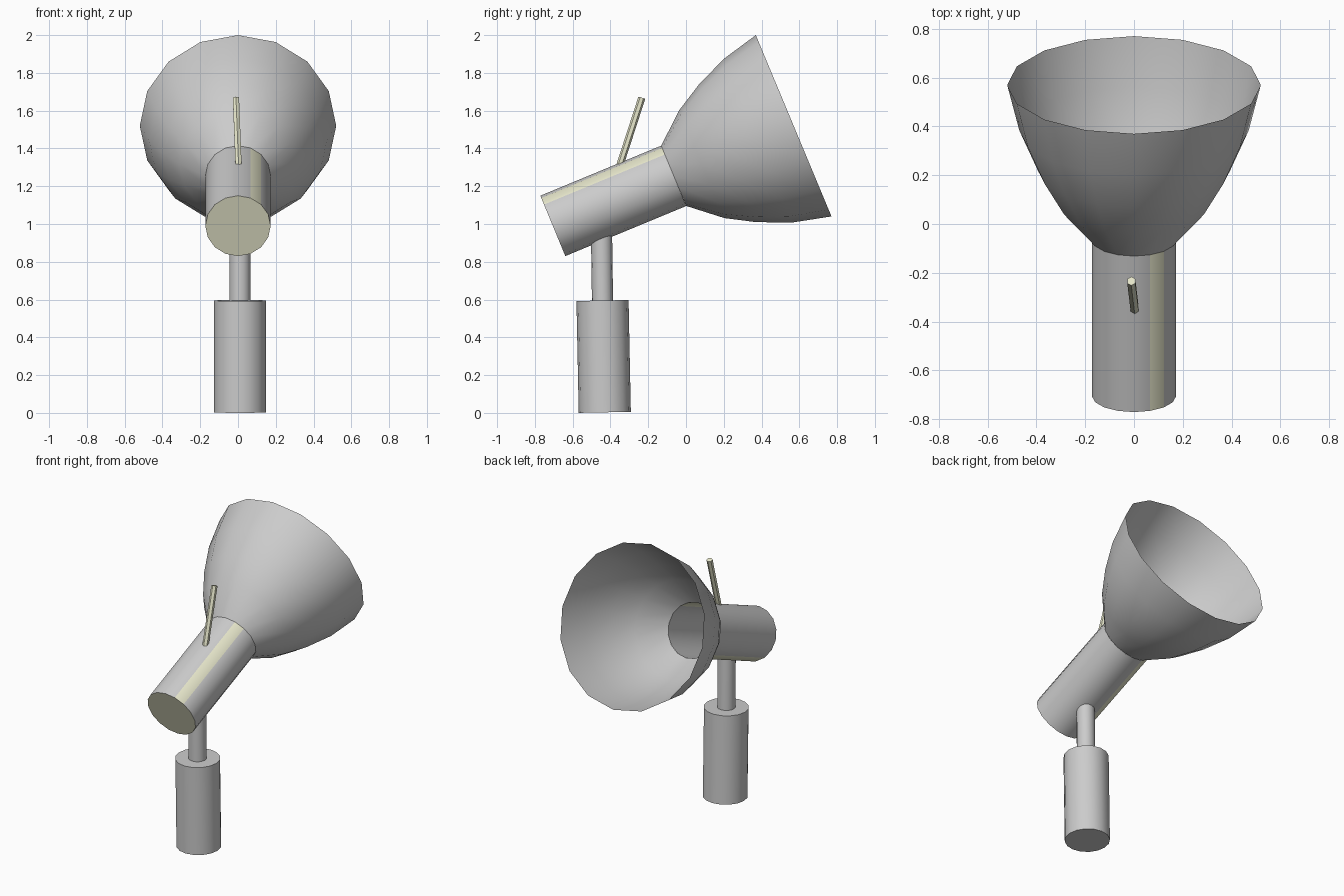
import bpy, math
from mathutils import Vector

if "Cube" in bpy.data.objects:
    bpy.data.objects.remove(bpy.data.objects["Cube"])

beige = bpy.data.materials.new("beige")
beige.diffuse_color = (0.8, 0.8, 0.6, 1)
beige.use_nodes = True
beige.node_tree.nodes["Principled BSDF"].inputs["Base Color"].default_value = beige.diffuse_color
grey = bpy.data.materials.new("grey")
grey.diffuse_color = (0.8, 0.8, 0.8, 1)
grey.use_nodes = True
grey.node_tree.nodes["Principled BSDF"].inputs["Base Color"].default_value = grey.diffuse_color


def lathe(name, start, end, profile, sides=16, cap_start=True, cap_end=True):
    """Rings of (fraction along axis, radius) swept from start to end."""
    a, b = Vector(start), Vector(end)
    d = (b - a).normalized()
    up = Vector((1, 0, 0)).cross(d).normalized()
    side = d.cross(up)
    verts, faces = [], []
    for t, r in profile:
        for i in range(sides):
            w = 2 * math.pi * i / sides
            verts.append(a.lerp(b, t) + r * (math.sin(w) * side + math.cos(w) * up))
    for k in range(len(profile) - 1):
        for i in range(sides):
            j = (i + 1) % sides
            p, q = k * sides, (k + 1) * sides
            faces.append((p + i, p + j, q + j, q + i))
    if cap_start:
        faces.append(tuple(reversed(range(sides))))
    if cap_end:
        n = len(verts)
        faces.append(tuple(range(n - sides, n)))
    mesh = bpy.data.meshes.new(name)
    mesh.from_pydata(verts, [], faces)
    mesh.update()
    obj = bpy.data.objects.new(name, mesh)
    bpy.context.collection.objects.link(obj)
    bpy.ops.object.select_all(action='DESELECT')
    obj.select_set(True)
    bpy.context.view_layer.objects.active = obj
    bpy.ops.object.shade_smooth_by_angle(angle=math.radians(30))
    return obj


back, neck, rim = (0, -0.705, 0.99), (0, -0.065, 1.255), (0, 0.57, 1.52)

# Open flared bowl
lathe("bowl", neck, rim,
      [(0, 0.173), (0.235, 0.31), (0.45, 0.395), (0.705, 0.47), (1, 0.52)],
      cap_start=False, cap_end=False)

# Hollow barrel with beige end cap and two beige strips
barrel = lathe("barrel", back, neck, [(0, 0.173), (1, 0.173)], cap_end=False)
barrel.data.materials.append(grey)
barrel.data.materials.append(beige)
for f in (1, 9, 16):
    barrel.data.polygons[f].material_index = 1

# Thin lever on top of the barrel
lever = lathe("lever", (0.003, -0.352, 1.305), (-0.011, -0.234, 1.668),
              [(0, 0.019), (1, 0.019)], sides=6)
lever.data.materials.append(beige)

# Stem and slightly leaning base
lathe("stem", (0.01, -0.442, 0.585), (0.01, -0.447, 0.94), [(0, 0.056), (1, 0.056)])
lathe("base", (0.01, -0.43, 0.003), (0.01, -0.442, 0.595), [(0, 0.138), (1, 0.138)])
